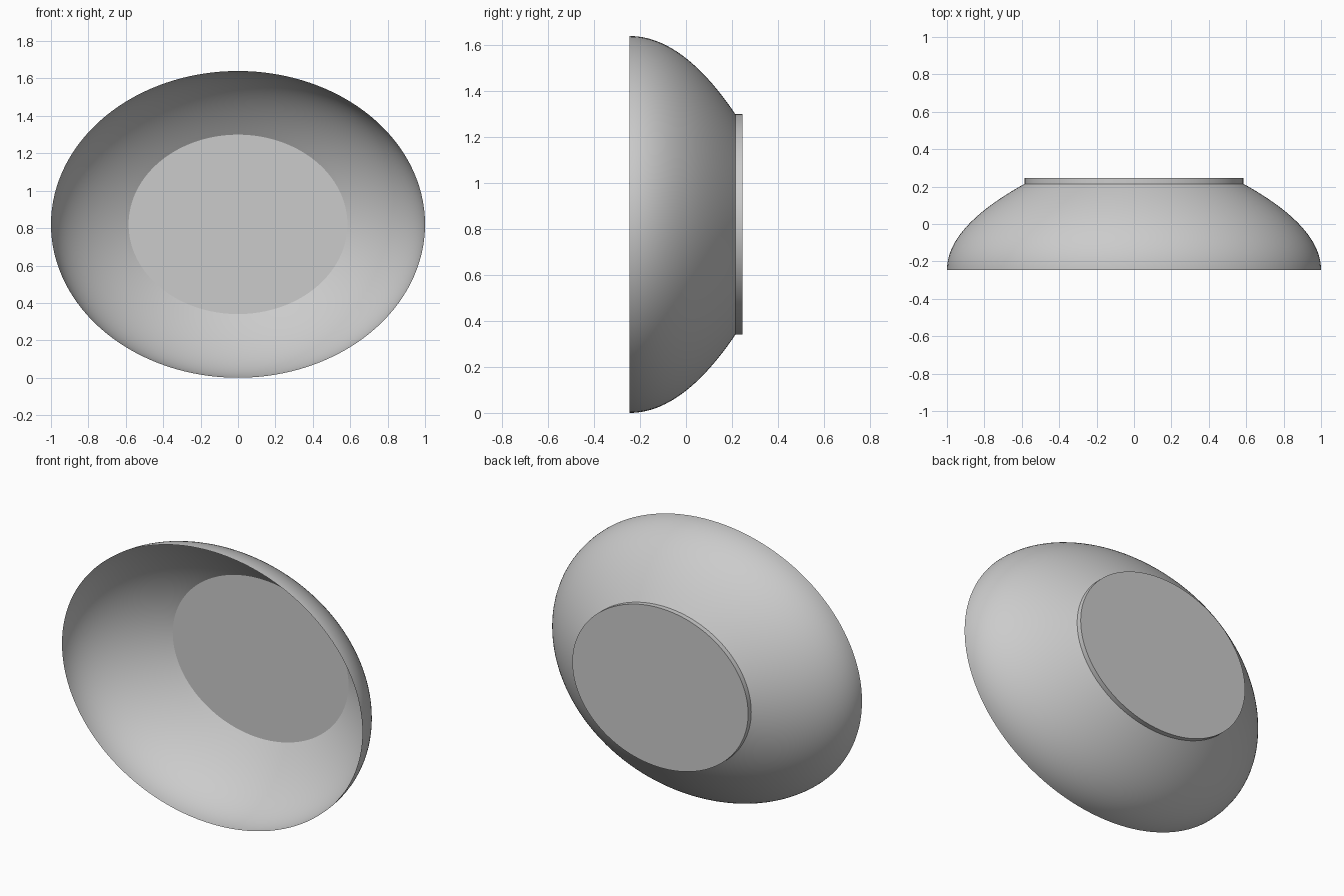
import bpy, bmesh, math

if "Cube" in bpy.data.objects:
    bpy.data.objects.remove(bpy.data.objects["Cube"], do_unlink=True)

SIDES = 128
HALF_HEIGHT = 0.82
FRONT, FLOOR, BACK = -0.245, 0.215, 0.245
BASE = 0.585


def lathe(name, profile, cap_start=False, cap_end=False):
    """Sweep (radius, y) points around an oval running along y."""
    bm = bmesh.new()
    rings = []
    for r, y in profile:
        angles = [math.tau * i / SIDES for i in range(SIDES)]
        rings.append([bm.verts.new((r * math.cos(a), y, HALF_HEIGHT * (1 + r * math.sin(a))))
                      for a in angles])
    for near, far in zip(rings, rings[1:]):
        for i in range(SIDES):
            j = (i + 1) % SIDES
            bm.faces.new((near[i], near[j], far[j], far[i]))
    if cap_start:
        bm.faces.new(rings[0][::-1])
    if cap_end:
        bm.faces.new(rings[-1])
    mesh = bpy.data.meshes.new(name)
    bm.normal_update()
    bm.to_mesh(mesh)
    bm.free()
    obj = bpy.data.objects.new(name, mesh)
    bpy.context.collection.objects.link(obj)
    # Outward normals follow the back-facing base
    bpy.ops.object.select_all(action="DESELECT")
    obj.select_set(True)
    bpy.context.view_layer.objects.active = obj
    bpy.ops.object.shade_smooth_by_angle(angle=math.radians(30))
    return obj


# Thin flared wall, steep at the rim and tapering to the base
STEPS = 24
wall = []
for k in range(STEPS + 1):
    t = k / STEPS
    wall.append((1 - (1 - BASE) * t ** 2, FRONT + (FLOOR - FRONT) * t))
lathe("bowl_wall", wall)

# Solid oval foot that closes the bowl
lathe("bowl_base", [(BASE, FLOOR), (BASE, BACK)], cap_start=True, cap_end=True)
